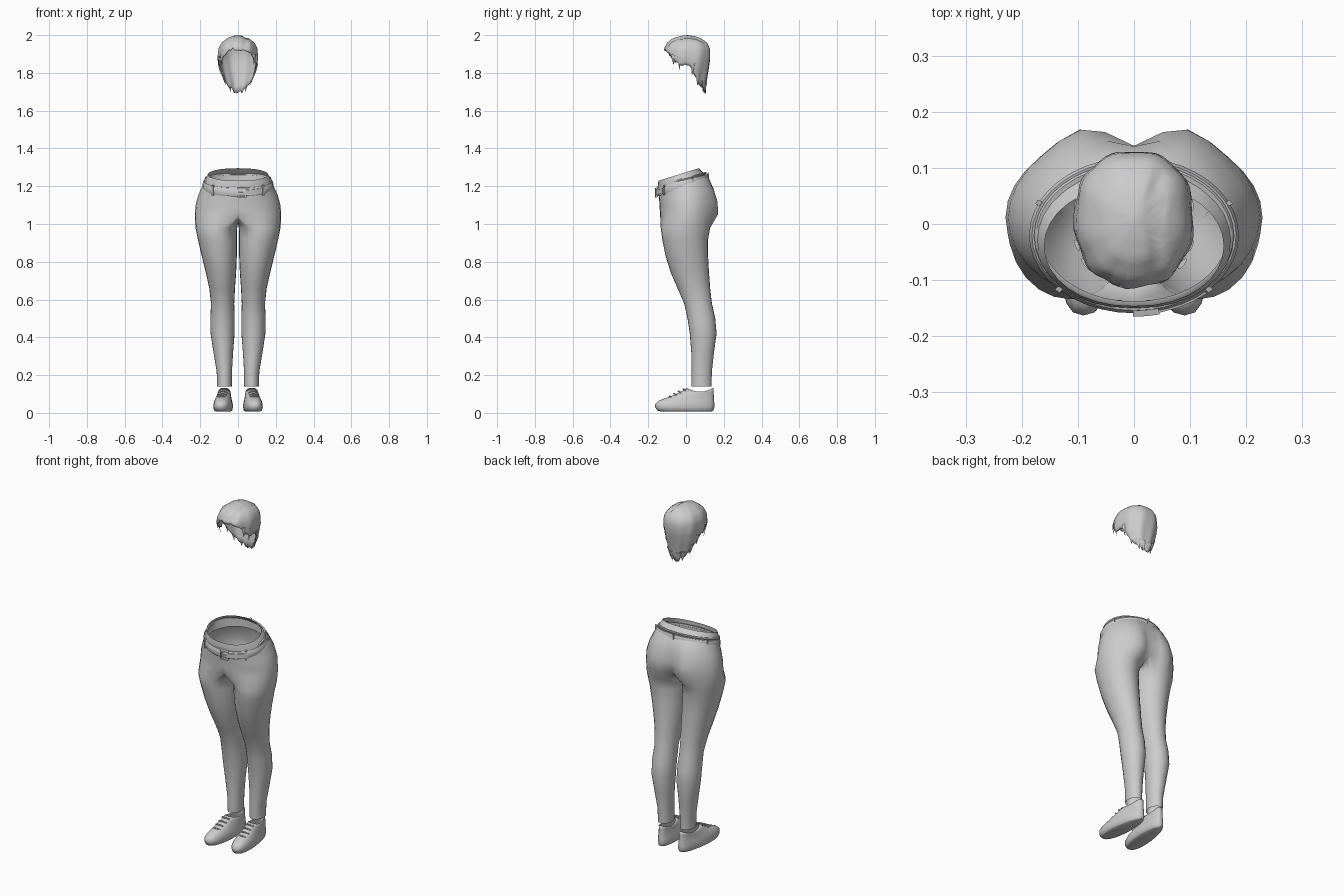
import bpy, math, random
from mathutils import Vector

if "Cube" in bpy.data.objects:
    bpy.data.objects.remove(bpy.data.objects["Cube"])

random.seed(4)
grey = bpy.data.materials.new("plain_grey")
grey.diffuse_color = (0.6, 0.6, 0.6, 1)
grey.use_nodes = True
grey.node_tree.nodes["Principled BSDF"].inputs["Base Color"].default_value = grey.diffuse_color


def lerp_table(table, z):
    """Interpolate rows of (key, values...) sorted by rising key."""
    if z <= table[0][0]:
        return table[0][1:]
    for a, b in zip(table, table[1:]):
        if z <= b[0]:
            f = (z - a[0]) / (b[0] - a[0])
            return [p + (q - p) * f for p, q in zip(a[1:], b[1:])]
    return table[-1][1:]


def make(name, verts, faces, mirror=False, thick=0, subdiv=0, angle=50):
    me = bpy.data.meshes.new(name)
    me.from_pydata([tuple(v) for v in verts], [], faces)
    me.materials.append(grey)
    ob = bpy.data.objects.new(name, me)
    bpy.context.collection.objects.link(ob)
    if mirror:
        m = ob.modifiers.new("mirror", 'MIRROR')
        m.use_clip = True
        m.merge_threshold = 0.0005
    if thick:
        s = ob.modifiers.new("thickness", 'SOLIDIFY')
        s.thickness, s.offset = thick, -1
    if subdiv:
        ob.modifiers.new("smooth", 'SUBSURF').levels = subdiv
        ob.modifiers["smooth"].render_levels = subdiv
    bpy.ops.object.select_all(action='DESELECT')
    ob.select_set(True)
    bpy.context.view_layer.objects.active = ob
    bpy.ops.object.mode_set(mode='EDIT')
    bpy.ops.mesh.select_all(action='SELECT')
    bpy.ops.mesh.normals_make_consistent(inside=False)
    bpy.ops.object.mode_set(mode='OBJECT')
    bpy.ops.object.shade_smooth_by_angle(angle=math.radians(angle))
    return ob


def loft(name, rings, cap_start=False, cap_end=False, loop=False, **kw):
    """Skin closed rings of equal length."""
    n, m = len(rings[0]), len(rings)
    verts = [v for r in rings for v in r]
    faces = [(j * n + i, j * n + (i + 1) % n, (j + 1) % m * n + (i + 1) % n, (j + 1) % m * n + i)
             for j in range(m if loop else m - 1) for i in range(n)]
    if cap_start:
        faces.append(tuple(range(n)))
    if cap_end:
        faces.append(tuple(range((m - 1) * n, m * n)))
    return make(name, verts, faces, **kw)


# trousers: one leg plus half the hips, mirrored; rows are z, inner x, outer x, front y, back y
LEG = [(0.14, .033, .110, .030, .135), (0.22, .032, .113, .030, .137), (0.32, .026, .130, .028, .148),
       (0.42, .018, .145, .020, .162), (0.50, .018, .146, .008, .155), (0.58, .020, .143, -.010, .137),
       (0.66, .016, .152, -.045, .128), (0.74, .010, .170, -.080, .122), (0.83, .006, .192, -.108, .117),
       (0.92, .005, .213, -.126, .117), (0.98, .004, .225, -.134, .128)]
# hips rows: z at the middle, half width, front y, back y, tilt, cleft depth
HIPS = [(1.045, .229, -.137, .160, .02, .028), (1.10, .224, -.140, .163, .08, .024),
        (1.15, .210, -.142, .150, .18, .012), (1.20, .188, -.146, .125, .28, .003),
        (1.235, .175, -.150, .095, .30, 0), (1.268, .160, -.146, .068, .31, 0)]
N, LO, HI = 24, 4, 20
verts, faces = [], []
for z, xi, xo, yf, yb in LEG:
    for i in range(N):
        t = math.tau * i / N
        verts.append(((xi + xo) / 2 - (xo - xi) / 2 * math.cos(t),
                      (yf + yb) / 2 + (yb - yf) / 2 * math.sin(t), z))
for j in range(len(LEG) - 1):
    for i in range(N):
        k = (i + 1) % N
        faces.append((j * N + i, j * N + k, (j + 1) * N + k, (j + 1) * N + i))
prev = {i: (len(LEG) - 1) * N + i for i in range(N)}
for row, (z, w, yf, yb, tilt, cleft) in enumerate(HIPS):
    cur = {}
    for i in range(LO, HI + 1):
        u = math.pi * (i - LO) / (HI - LO)
        x = w * max(0, math.sin(u)) ** 0.9
        if i in (LO, HI):
            x = 0
        y = (yf + yb) / 2 + (yb - yf) / 2 * math.cos(u)
        if y > 0:
            y -= cleft * math.exp(-(x / 0.035) ** 2)
            y += cleft * 0.7 * math.exp(-((x - 0.10) / 0.05) ** 2)
        cur[i] = len(verts)
        verts.append((x, y, z + tilt * (y + 0.02)))
    if row == 0:
        # crotch seam between the legs
        inner = [HI] + list(range(HI + 1, N)) + list(range(LO))
        y0, y1 = verts[cur[HI]][1], verts[cur[LO]][1]
        for k, i in enumerate(inner[1:], 1):
            f = k / len(inner)
            cur[i] = len(verts)
            verts.append((0, y0 + (y1 - y0) * f, 1.04 - 0.035 * math.sin(math.pi * f)))
        span = range(N)
    else:
        span = range(LO, HI)
    for i in span:
        k = (i + 1) % N
        faces.append((prev[i], prev[k], cur[k], cur[i]))
    prev = cur
make("trousers", verts, faces, mirror=True, angle=60)


# belt: rounded strap swept round the tilted waist
def waist(a, out, dz):
    x = (0.178 + out) * math.sin(a)
    y = -0.02 - (0.130 + out) * math.cos(a)
    return Vector((x, y, 1.207 + 0.28 * (y + 0.02) + dz))


SECTION = [(-.006, -.024), (.004, -.024), (.009, -.014), (.009, .010), (.004, .020), (-.006, .020)]
loft("belt", [[waist(math.tau * k / 40, o, h) for o, h in SECTION] for k in range(40)], loop=True)
PIPING = [(-.012, .022), (-.002, .022), (.000, .029), (-.004, .034), (-.012, .034)]
loft("waistband", [[waist(math.tau * k / 40, o, h) for o, h in PIPING] for k in range(40)], loop=True)


def block(name, a0, a1, out, low, high):
    """Curved plate on the belt between two angles."""
    sec = [(.004, low), (out, low), (out, high), (.004, high)]
    loft(name, [[waist(a0 + (a1 - a0) * k / 3, o, h) for o, h in sec] for k in range(4)], True, True, angle=30)


# buckle frame, prong, and belt loops
block("buckle_left_bar", -.01, .03, .015, -.028, .024)
block("buckle_right_bar", .20, .24, .015, -.028, .024)
block("buckle_top_bar", .03, .20, .015, .016, .024)
block("buckle_bottom_bar", .03, .20, .015, -.028, -.020)
block("buckle_prong", .03, .22, .014, -.005, .001)
block("strap_end", .24, .75, .012, -.016, .012)
for n, a in enumerate((.80, -.80, 2.0, -2.0, math.pi)):
    block(f"belt_loop_{n + 1}", a - .03, a + .03, .013, -.028, .026)

# shoes: rings stacked upward, rows are z, toe y, heel y, half width
SHOE = [(.008, -.135, .135, .043), (.012, -.152, .145, .051), (.030, -.163, .150, .056), (.047, -.163, .150, .055),
        (.064, -.146, .149, .050), (.078, -.110, .148, .045), (.095, -.062, .147, .040),
        (.112, -.028, .146, .037), (.132, .004, .146, .035)]


def shoe_rings(s):
    rings = []
    for z, yf, yb, w in SHOE:
        ring = []
        for k in range(24):
            t = math.tau * k / 24
            c, si = math.cos(t), math.sin(t)
            y = (yf + yb) / 2 - (yb - yf) / 2 * c
            wide = w * (0.90 + 0.10 * c)
            x = 0.077 - 0.08 * y + math.copysign(abs(si) ** 0.8, si) * wide
            dip = 0.020 * si * si if z > .12 else (0.006 * si * si if z > .10 else 0)
            ring.append((s * x, y, z - dip))
        rings.append(ring)
    return rings


for side, s in (("left", 1), ("right", -1)):
    rings = shoe_rings(s)
    loft(f"{side}_shoe", rings, cap_start=True, thick=0.004)
    # laces lying over the tongue
    for n in range(4):
        y = -0.088 + 0.024 * n
        z = 0.089 + 0.0125 * n
        lace = []
        for k in range(7):
            f = k / 3 - 1
            c = Vector((s * (0.077 - 0.08 * y + f * 0.024), y + 0.010 * abs(f), z - 0.007 * f * f))
            lace.append([c + Vector((0, 0.004 * math.cos(q), 0.004 * math.sin(q)))
                         for q in [math.tau * m / 6 for m in range(6)]])
        loft(f"{side}_lace_{n + 1}", lace, True, True)

# hair: cap running from the crown to a ragged rim, rows are z, half width, front y, back y
HAIR = [(1.69, .058, -.06, .104), (1.72, .066, -.07, .104), (1.76, .080, -.085, .110), (1.82, .098, -.100, .121),
        (1.88, .107, -.112, .130), (1.93, .102, -.114, .128), (1.96, .087, -.098, .112),
        (1.985, .055, -.065, .075), (1.996, .025, -.025, .040), (2.0, 0, .01, .01)]
RIM = [(0, 1.925), (25, 1.922), (45, 1.885), (60, 1.86), (75, 1.84), (86, 1.855),
       (96, 1.83), (108, 1.775), (130, 1.735), (150, 1.71), (180, 1.695)]


def hair_point(a, z, puff=0.0):
    w, yf, yb = lerp_table(HAIR, z)
    reach = 0.01 - yf if math.cos(a) > 0 else yb - 0.01
    c, s = math.cos(a), math.sin(a)
    return Vector(((w + puff) * math.copysign(abs(s) ** 0.88, s),
                   0.01 - (reach + puff) * math.copysign(abs(c) ** 0.88, c), z))


rings, SEG, ROWS = [], 56, 14
jag = [random.uniform(-.010, .010) for _ in range(SEG)]
for j in range(ROWS + 1):
    f = 0.03 + 0.97 * j / ROWS
    ring = []
    for k in range(SEG):
        a = math.tau * k / SEG
        deg = math.degrees(min(a, math.tau - a))
        rim = lerp_table(RIM, deg)[0] + jag[k]
        z = 2.0 - (2.0 - rim) * f ** 1.7
        strand = 0.003 * f * math.sin(9 * a + 3 * f)
        p = hair_point(a, z, strand)
        # parting groove off to one side
        if p.y < 0.08 and z > 1.94:
            p.z -= 0.008 * math.exp(-((p.x - 0.04) / 0.010) ** 2)
        ring.append(p)
    rings.append(ring)
loft("hair_cap", rings, cap_start=True, thick=0.006, angle=60)


# loose tapered locks along the rim: angle in degrees, top z, tip z
def lock(name, deg, top, tip, wide):
    a = math.radians(deg)
    rows = []
    for k in range(5):
        f = k / 4
        r = wide * (1 - 0.9 * f)
        z = top + (tip - top) * f
        c = hair_point(a, z, 0.001)
        out = Vector((math.sin(a), -math.cos(a), 0))
        along = Vector((math.cos(a), math.sin(a), 0))
        rows.append([c + along * r * math.cos(q) + out * r * 0.35 * math.sin(q)
                     for q in [math.tau * m / 8 for m in range(8)]])
    loft(name, rows, True, True)


LOCKS = [(52, 1.90, 1.845, .012), (70, 1.89, 1.815, .011), (100, 1.85, 1.79, .012),
         (118, 1.80, 1.735, .014), (145, 1.76, 1.70, .015), (165, 1.75, 1.693, .014)]
for n, (deg, top, tip, wide) in enumerate(LOCKS):
    lock(f"left_lock_{n + 1}", deg, top, tip, wide)
    lock(f"right_lock_{n + 1}", -deg, top, tip, wide)
